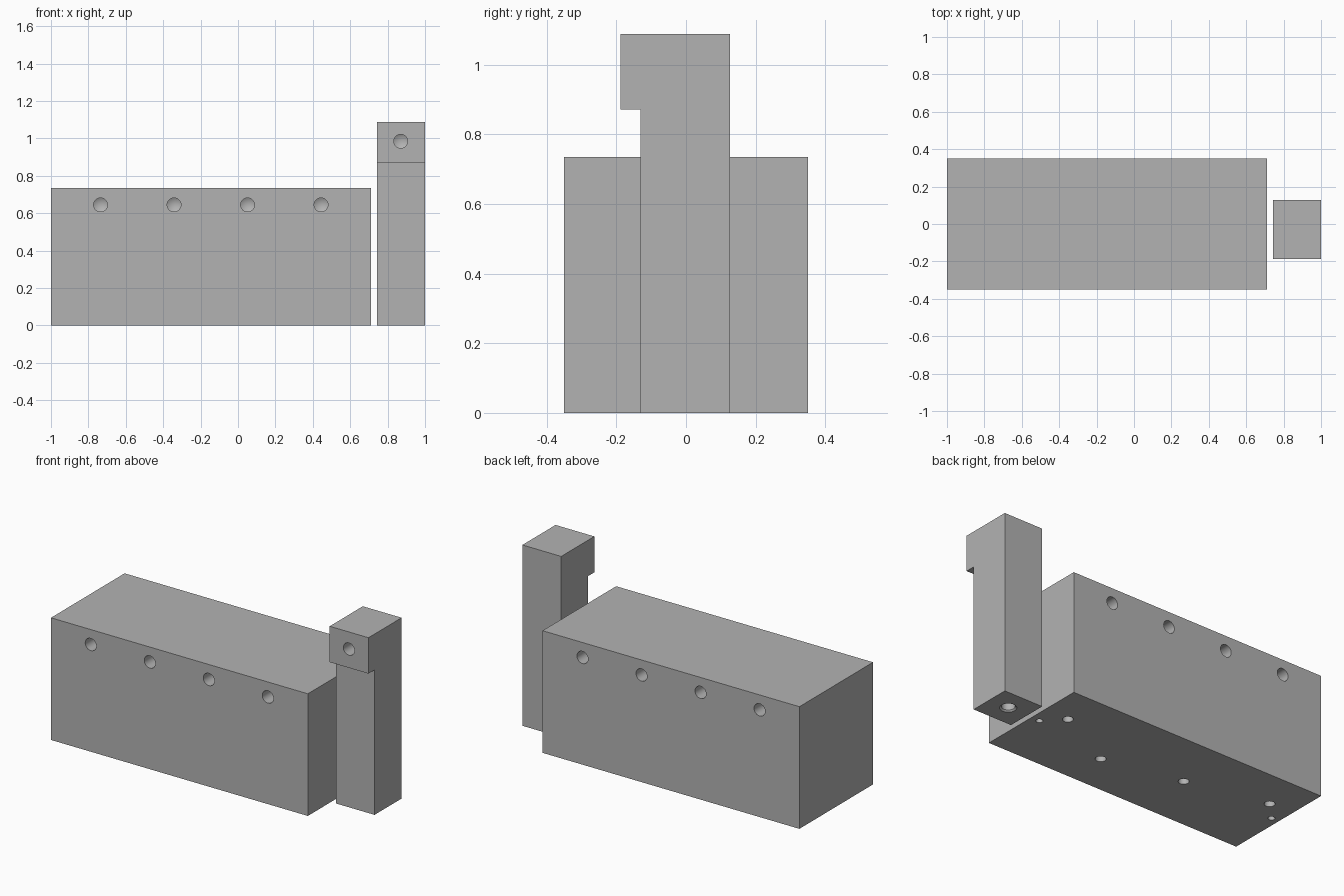
import bpy, bmesh, math
from mathutils import Matrix, Vector

if "Cube" in bpy.data.objects:
    bpy.data.objects.remove(bpy.data.objects["Cube"], do_unlink=True)

grey = bpy.data.materials.new("machined_grey")
GREY = (0.45, 0.45, 0.45, 1)
grey.diffuse_color = GREY
grey.use_nodes = True
grey.node_tree.nodes["Principled BSDF"].inputs["Base Color"].default_value = GREY


def make_object(name, bm):
    bmesh.ops.recalc_face_normals(bm, faces=bm.faces)
    mesh = bpy.data.meshes.new(name)
    bm.to_mesh(mesh)
    bm.free()
    mesh.materials.append(grey)
    obj = bpy.data.objects.new(name, mesh)
    bpy.context.collection.objects.link(obj)
    return obj


def extrude_profile(name, profile, x0, x1):
    """Extrude a (y, z) outline along x."""
    bm = bmesh.new()
    face = bm.faces.new([bm.verts.new((x0, y, z)) for y, z in profile])
    ext = bmesh.ops.extrude_face_region(bm, geom=[face])["geom"]
    verts = [g for g in ext if isinstance(g, bmesh.types.BMVert)]
    bmesh.ops.translate(bm, verts=verts, vec=(x1 - x0, 0, 0))
    return make_object(name, bm)


def add_drill(bm, pos, direction, radius, depth, sink=0.0, sides=32):
    """Blind hole with a conical tip and an optional countersunk mouth."""
    turn = Vector((0, 0, 1)).rotation_difference(Vector(direction)).to_matrix()
    place = Matrix.Translation(pos) @ turn.to_4x4()
    profile = [(radius + 2 * sink, -sink), (radius, sink), (radius, depth)]
    if not sink:
        profile = [(radius, -0.02), (radius, depth)]
    rings = []
    for r, h in profile:
        ring = []
        for i in range(sides):
            a = 2 * math.pi * i / sides
            ring.append(bm.verts.new(place @ Vector((r * math.cos(a), r * math.sin(a), h))))
        rings.append(ring)
    tip = bm.verts.new(place @ Vector((0, 0, depth + radius * 0.6)))
    bm.faces.new(rings[0])
    for i in range(sides):
        j = (i + 1) % sides
        for low, high in zip(rings, rings[1:]):
            bm.faces.new((low[i], low[j], high[j], high[i]))
        bm.faces.new((rings[-1][i], rings[-1][j], tip))


def drill(obj, bm):
    """Cut the drill shapes out of a part, then discard the cutter."""
    cutter = make_object(obj.name + "_cutter", bm)
    cutter.hide_render = True
    mod = obj.modifiers.new("holes", 'BOOLEAN')
    mod.operation = 'DIFFERENCE'
    mod.solver = 'EXACT'
    mod.object = cutter
    bpy.ops.object.select_all(action='DESELECT')
    bpy.context.view_layer.objects.active = obj
    obj.select_set(True)
    bpy.ops.object.modifier_apply(modifier=mod.name)
    bpy.data.objects.remove(cutter, do_unlink=True)
    bpy.ops.object.shade_smooth_by_angle(angle=math.radians(30))


# Main block
W, H = 0.35, 0.735
block = extrude_profile("main_block", [(-W, 0), (W, 0), (W, H), (-W, H)], -1, 0.71)
bm = bmesh.new()
# Rows of holes along the front and back
for i in range(4):
    x = -0.735 + i * 0.393
    for side in (-1, 1):
        add_drill(bm, (x, side * W, 0.645), (0, -side, 0), 0.037, 0.14)
# Mounting holes underneath
for x, y in ((0.55, 0.11), (-0.845, 0.11), (0.147, -0.10), (-0.343, 0)):
    add_drill(bm, (x, y, 0), (0, 0, 1), 0.029, 0.14)
# Small locating holes at both ends
for x in (0.655, -0.95):
    add_drill(bm, (x, 0, 0), (0, 0, 1), 0.019, 0.1)
drill(block, bm)

# Hooked clamp post
post = extrude_profile("clamp_post", [
    (-0.13, 0), (0.127, 0), (0.127, 1.088), (-0.188, 1.088),
    (-0.188, 0.872), (-0.13, 0.872)], 0.742, 1)
bm = bmesh.new()
add_drill(bm, (0.87, -0.188, 0.985), (0, 1, 0), 0.037, 0.14)
add_drill(bm, (0.87, 0, 0), (0, 0, 1), 0.037, 0.18, sink=0.009)
drill(post, bm)
